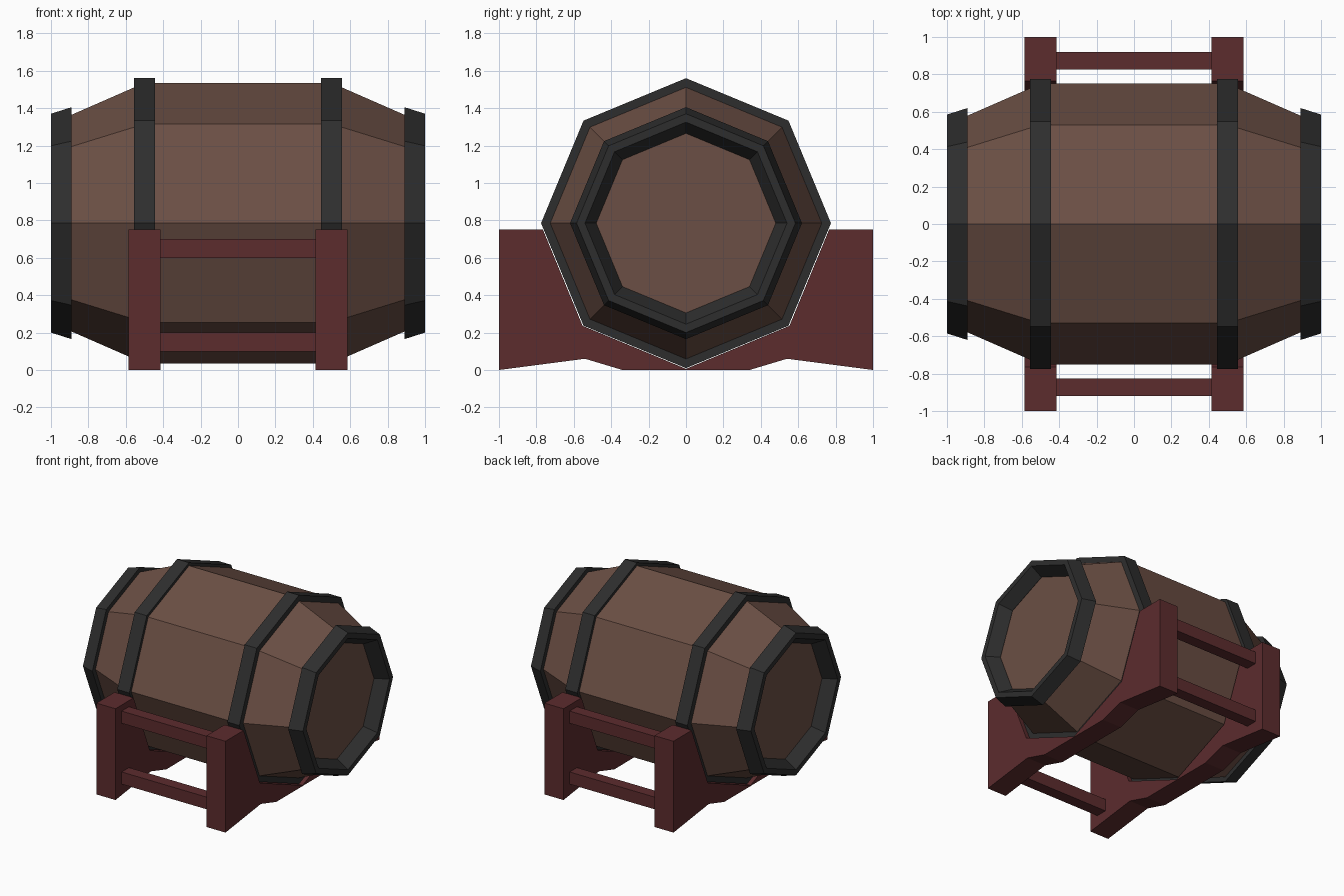
import bpy, bmesh
from math import sin, cos, pi

if "Cube" in bpy.data.objects:
    bpy.data.objects.remove(bpy.data.objects["Cube"])

AXIS_Z = 0.785
SIDES = 8


def material(name, rgb):
    m = bpy.data.materials.new(name)
    m.diffuse_color = (*rgb, 1)
    m.use_nodes = True
    m.node_tree.nodes["Principled BSDF"].inputs["Base Color"].default_value = m.diffuse_color
    return m


WOOD = material("brown_wood", (0.147, 0.078, 0.058))
IRON = material("dark_iron", (0.027, 0.027, 0.027))
RED = material("red_wood", (0.107, 0.025, 0.027))


def finish(name, bm, mat):
    bmesh.ops.recalc_face_normals(bm, faces=bm.faces)
    me = bpy.data.meshes.new(name)
    bm.to_mesh(me)
    bm.free()
    me.materials.append(mat)
    ob = bpy.data.objects.new(name, me)
    bpy.context.collection.objects.link(ob)
    return ob


def lathe(name, profile, mat, ring=True):
    """Turn (x, radius) points around the barrel axis; ring closes the section, else caps the ends."""
    bm = bmesh.new()
    rows = [[bm.verts.new((x, r * sin(2 * pi * i / SIDES), AXIS_Z + r * cos(2 * pi * i / SIDES)))
             for i in range(SIDES)] for x, r in profile]
    pairs = list(zip(rows, rows[1:]))
    if ring:
        pairs.append((rows[-1], rows[0]))
    else:
        bm.faces.new(rows[0])
        bm.faces.new(rows[-1])
    for a, b in pairs:
        for i in range(SIDES):
            j = (i + 1) % SIDES
            bm.faces.new((a[i], a[j], b[j], b[i]))
    return finish(name, bm, mat)


def box(name, x, y, z, mat):
    bm = bmesh.new()
    bmesh.ops.create_cube(bm, size=1)
    for v in bm.verts:
        v.co = [(a + b) / 2 + c * (b - a) for c, (a, b) in zip(v.co, (x, y, z))]
    return finish(name, bm, mat)


# Barrel body with recessed flat heads
half = [(0.5, 0.75), (0.90, 0.575)]
lathe("barrel_body", [(-x, r) for x, r in reversed(half)] + half, WOOD, ring=False)

for s, side in ((-1, "left"), (1, "right")):
    # Iron hoops
    lathe(side + "_middle_hoop",
          [(s * x, r) for x, r in ((0.445, 0.775), (0.555, 0.775), (0.555, 0.70), (0.445, 0.70))], IRON)
    lathe(side + "_end_hoop",
          [(s * x, r) for x, r in ((0.89, 0.62), (1.0, 0.585), (1.0, 0.54), (0.905, 0.48), (0.89, 0.48))], IRON)

    # Cradle plate: half outlines mirrored over y, extruded along x
    bm = bmesh.new()
    top = [(1, 0.75), (0.765, 0.75), (0.553, 0.236)]
    bottom = [(0.34, 0), (0.54, 0.06), (1, 0)]
    outline = (top + [(0, 0.006)] + [(-y, z) for y, z in reversed(top)]
               + [(-y, z) for y, z in reversed(bottom)] + bottom)
    face = bm.faces.new([bm.verts.new((s * 0.5 - 0.0865, y, z)) for y, z in outline])
    ext = bmesh.ops.extrude_face_region(bm, geom=[face], use_keep_orig=True)
    moved = [g for g in ext["geom"] if isinstance(g, bmesh.types.BMVert)]
    bmesh.ops.translate(bm, verts=moved, vec=(0.173, 0, 0))
    finish(side + "_cradle", bm, RED)

# Rails joining the two cradles, front and back
for s, side in ((-1, "front"), (1, "back")):
    y = sorted((s * 0.825, s * 0.92))
    for z, level in ((0.10, "lower"), (0.60, "upper")):
        box(f"{side}_{level}_rail", (-0.42, 0.42), y, (z, z + 0.10), RED)
